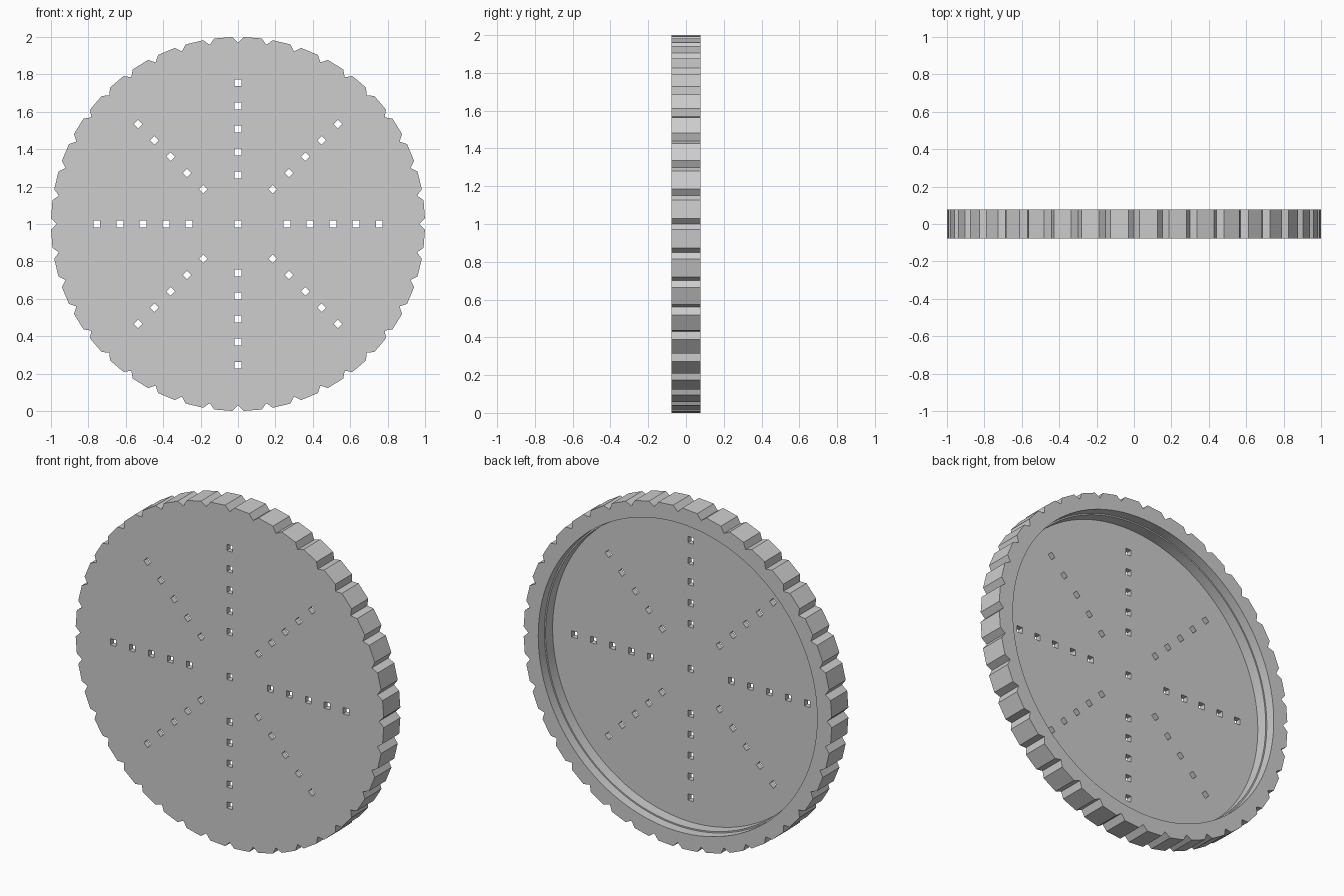
import bpy, bmesh
from math import sin, cos, pi, radians
from mathutils import Matrix, Vector

cube = bpy.data.objects.get("Cube")
if cube:
    bpy.data.objects.remove(cube, do_unlink=True)

HALF = 0.077            # half thickness
NOTCHES = 40
CENTRE = Vector((0, 0, 1))

grey = bpy.data.materials.new("plain grey")
grey.use_nodes = True
colour = (0.61, 0.61, 0.61, 1)
grey.diffuse_color = colour
grey.node_tree.nodes["Principled BSDF"].inputs["Base Color"].default_value = colour


def polar(radius, angle, y):
    return CENTRE + Vector((radius * sin(angle), y, radius * cos(angle)))


def make_object(name, bm):
    bmesh.ops.recalc_face_normals(bm, faces=bm.faces)
    mesh = bpy.data.meshes.new(name)
    bm.to_mesh(mesh)
    bm.free()
    mesh.materials.append(grey)
    obj = bpy.data.objects.new(name, mesh)
    bpy.context.collection.objects.link(obj)
    return obj


def loft(bm, rings):
    """Join equal rings of points into a closed solid."""
    loops = [[bm.verts.new(p) for p in ring] for ring in rings]
    n = len(loops[0])
    for a, b in zip(loops, loops[1:]):
        for i in range(n):
            j = (i + 1) % n
            bm.faces.new((a[i], a[j], b[j], b[i]))
    bm.faces.new(loops[0])
    bm.faces.new(loops[-1])


# Notched disc: each V notch has two shoulders and a root
def notched_ring(y):
    ring = []
    for i in range(NOTCHES):
        a = 2 * pi * i / NOTCHES
        ring += [polar(1, a - 0.03, y), polar(0.97, a, y), polar(1, a + 0.03, y)]
    return ring


bm = bmesh.new()
loft(bm, [notched_ring(-HALF), notched_ring(HALF)])
disc = make_object("notched_disc", bm)

# Deep recess in the back, with a small step halfway down its wall
SEGMENTS = 128
bm = bmesh.new()
loft(bm, [[polar(r, 2 * pi * i / SEGMENTS, y) for i in range(SEGMENTS)]
          for r, y in ((0.897, -0.045), (0.897, 0.02), (0.905, 0.02), (0.905, 0.2))])
recess = make_object("recess_cutter", bm)

# Square through holes: one at the centre and five along each of eight spokes
bm = bmesh.new()


def add_hole(radius, angle, size):
    matrix = (Matrix.Translation(polar(radius, angle, 0))
              @ Matrix.Rotation(angle, 4, 'Y')
              @ Matrix.Diagonal((size, 0.5, size, 1)))
    bmesh.ops.create_cube(bm, size=1, matrix=matrix)


add_hole(0, 0, 0.037)
for spoke in range(8):
    for step in range(5):
        add_hole(0.263 + 0.123 * step, spoke * pi / 4, 0.033 if spoke % 2 else 0.037)
holes = make_object("hole_cutter", bm)

# Cut the recess and holes, then discard the cutters
bpy.ops.object.select_all(action='DESELECT')
bpy.context.view_layer.objects.active = disc
disc.select_set(True)
for cutter in (recess, holes):
    cutter.hide_render = True
    mod = disc.modifiers.new("cut", 'BOOLEAN')
    mod.operation = 'DIFFERENCE'
    mod.solver = 'EXACT'
    mod.object = cutter
    bpy.ops.object.modifier_apply(modifier=mod.name)
    bpy.data.objects.remove(cutter, do_unlink=True)

bpy.ops.object.shade_smooth_by_angle(angle=radians(20))
